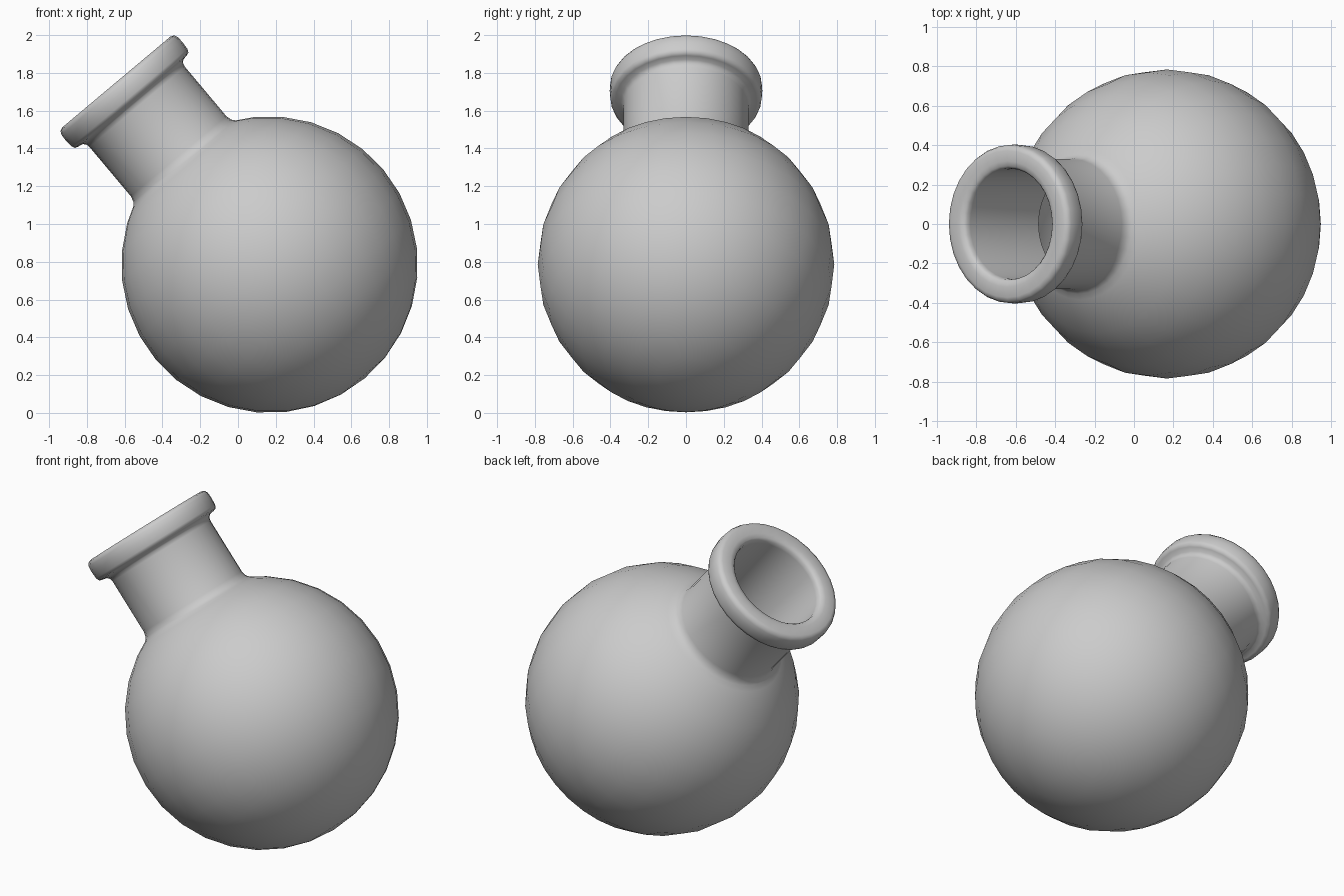
import bpy, bmesh
from math import sin, cos, radians, pi
from mathutils import Matrix, Vector

if "Cube" in bpy.data.objects:
    bpy.data.objects.remove(bpy.data.objects["Cube"])

R, WALL, SEG = 0.785, 0.05, 32
step = radians(11.25)

# Outer bulb profile (radius, height), bottom pole up to below the neck
profile = [(R * sin(i * step), -R * cos(i * step)) for i in range(14)]
# Fillet, neck and lip
profile += [(0.385, 0.682), (0.355, 0.699), (0.338, 0.718), (0.33, 0.75),
            (0.33, 1.09), (0.334, 1.11), (0.348, 1.125), (0.375, 1.13),
            (0.393, 1.136), (0.401, 1.155), (0.404, 1.20), (0.402, 1.235),
            (0.393, 1.254), (0.373, 1.262), (0.32, 1.262), (0.295, 1.257),
            (0.283, 1.243), (0.28, 1.22), (0.28, 0.68)]
# Hollow inside of the bulb
r = R - WALL
profile += [(r * sin(i * step), -r * cos(i * step)) for i in range(13, -1, -1)]

# Revolve the profile
bm = bmesh.new()
verts = [bm.verts.new((x, 0, z)) for x, z in profile]
edges = [bm.edges.new(p) for p in zip(verts, verts[1:])]
bmesh.ops.spin(bm, geom=verts + edges, cent=(0, 0, 0), axis=(0, 0, 1),
               angle=2 * pi, steps=SEG, use_merge=True)
bmesh.ops.remove_doubles(bm, verts=bm.verts[:], dist=1e-4)
bmesh.ops.recalc_face_normals(bm, faces=bm.faces[:])

# Tilt the flask to the left and stand it on the ground
bm.transform(Matrix.Translation(Vector((0.167, 0, R))) @ Matrix.Rotation(radians(-40), 4, 'Y'))
mesh = bpy.data.meshes.new("round_flask")
bm.to_mesh(mesh)
bm.free()
flask = bpy.data.objects.new("round_flask", mesh)
bpy.context.collection.objects.link(flask)
bpy.context.view_layer.objects.active = flask
flask.select_set(True)
bpy.ops.object.shade_smooth_by_angle(angle=radians(50))
